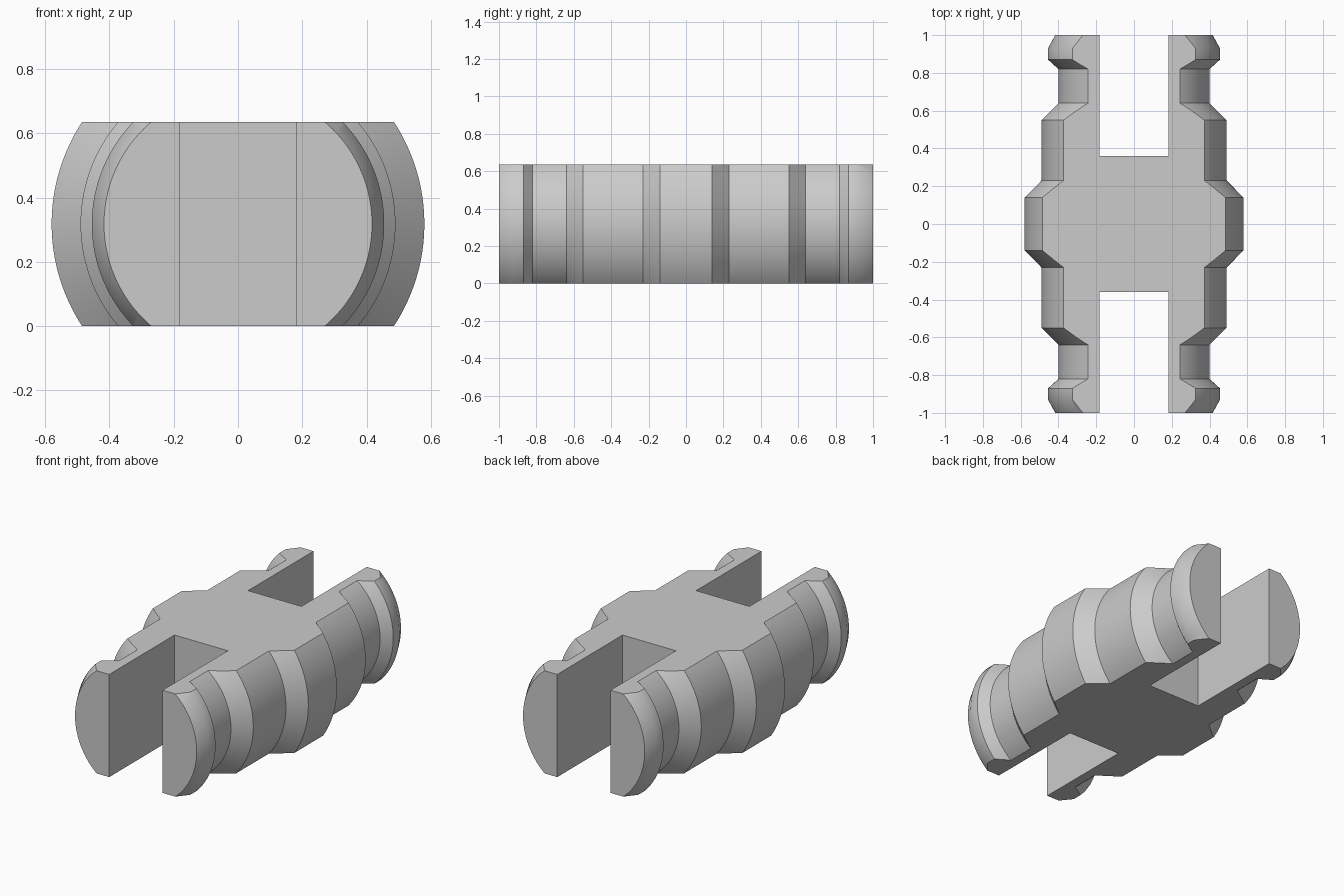
import bpy, bmesh, math

if "Cube" in bpy.data.objects:
    bpy.data.objects.remove(bpy.data.objects["Cube"])

H = 0.636            # thickness between the two flats
SEGMENTS = 128

# Half of the turned profile: (distance along the axis, radius)
half = [(0.14, 0.58), (0.23, 0.49), (0.55, 0.49), (0.64, 0.40),
        (0.82, 0.40), (0.87, 0.455), (0.93, 0.455), (1.0, 0.417)]
profile = [(-y, r) for y, r in reversed(half)] + half

grey = bpy.data.materials.new("plain grey")
grey.diffuse_color = (0.6, 0.6, 0.6, 1)
grey.use_nodes = True
grey.node_tree.nodes["Principled BSDF"].inputs["Base Color"].default_value = grey.diffuse_color

# Stepped body turned about the y axis
bm = bmesh.new()
rings = []
for y, r in profile:
    ring = []
    for i in range(SEGMENTS):
        a = 2 * math.pi * i / SEGMENTS
        ring.append(bm.verts.new((r * math.cos(a), y, H / 2 + r * math.sin(a))))
    rings.append(ring)
for a, b in zip(rings, rings[1:]):
    for i in range(SEGMENTS):
        j = (i + 1) % SEGMENTS
        bm.faces.new((a[i], a[j], b[j], b[i]))
bm.faces.new(rings[0])
bm.faces.new(rings[-1])

# Flats along the top and bottom
for z, side in ((0, -1), (H, 1)):
    geom = bm.verts[:] + bm.edges[:] + bm.faces[:]
    cut = bmesh.ops.bisect_plane(bm, geom=geom, plane_co=(0, 0, z),
                                 plane_no=(0, 0, side), clear_outer=True)
    edges = [e for e in cut["geom_cut"] if isinstance(e, bmesh.types.BMEdge)]
    bmesh.ops.contextual_create(bm, geom=edges)
bmesh.ops.recalc_face_normals(bm, faces=bm.faces[:])
mesh = bpy.data.meshes.new("slotted_pin")
bm.to_mesh(mesh)
bm.free()
mesh.materials.append(grey)
body = bpy.data.objects.new("slotted_pin", mesh)
bpy.context.collection.objects.link(body)

# Slots at both ends
cutters = []
for s in (-1, 1):
    bpy.ops.mesh.primitive_cube_add(size=1, location=(0, s * (0.36 + 0.5), H / 2))
    slot = bpy.context.object
    slot.name = "slot_cutter"
    slot.scale = (0.365, 1, 1)
    slot.hide_render = True
    slot.data.materials.append(grey)
    mod = body.modifiers.new("slot", "BOOLEAN")
    mod.operation = "DIFFERENCE"
    mod.solver = "EXACT"
    mod.object = slot
    cutters.append(slot)

bpy.ops.object.select_all(action="DESELECT")
body.select_set(True)
bpy.context.view_layer.objects.active = body
for mod in list(body.modifiers):
    bpy.ops.object.modifier_apply(modifier=mod.name)
for slot in cutters:
    bpy.data.objects.remove(slot)
bpy.ops.object.shade_smooth_by_angle(angle=math.radians(30))
